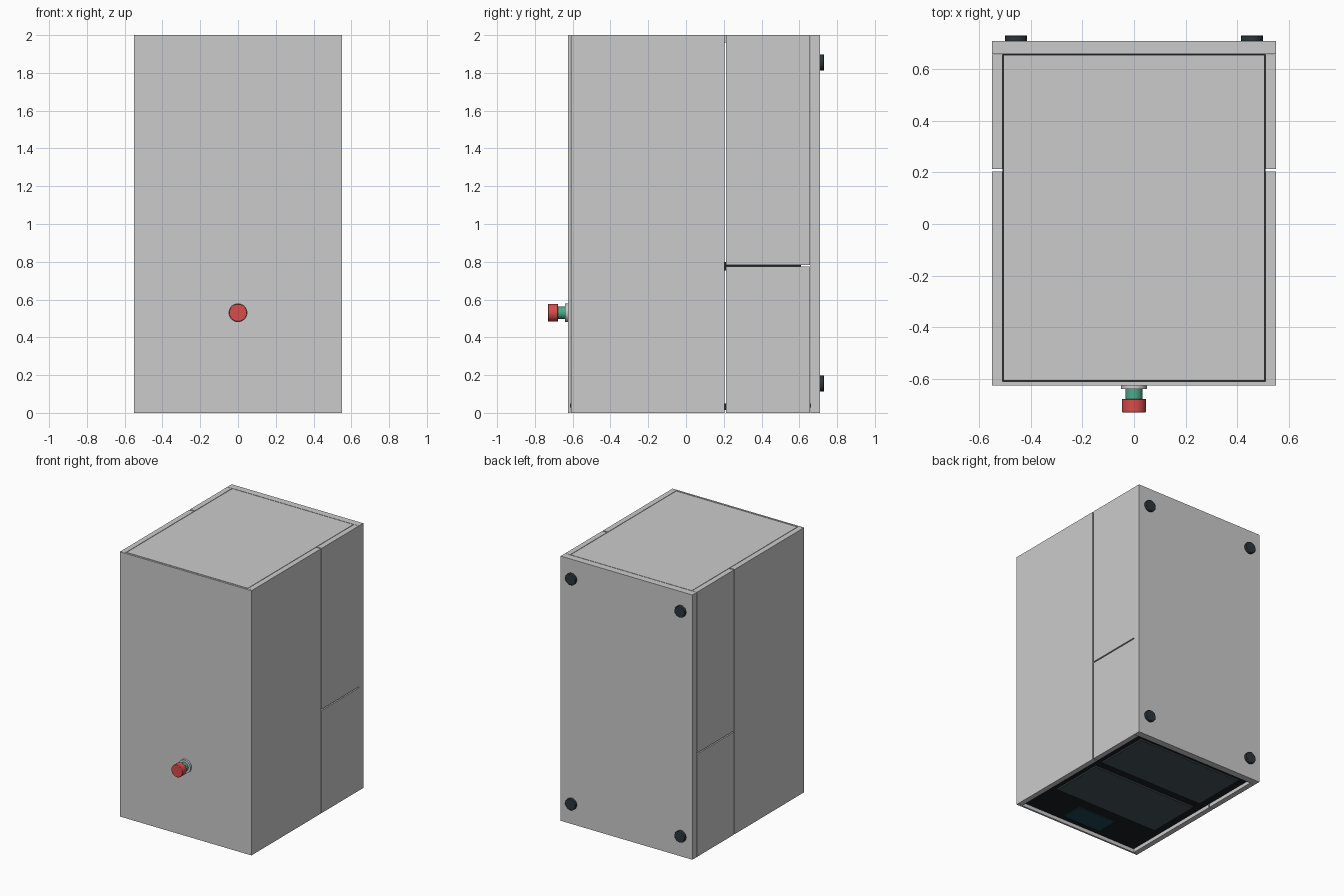
import bpy, math

if "Cube" in bpy.data.objects:
    bpy.data.objects.remove(bpy.data.objects["Cube"])


def material(name, rgb):
    m = bpy.data.materials.new(name)
    m.diffuse_color = (*rgb, 1)
    m.use_nodes = True
    m.node_tree.nodes["Principled BSDF"].inputs["Base Color"].default_value = m.diffuse_color
    return m


BLACK = material("black_glass", (0.01, 0.013, 0.017))
SLATE = material("slate_glass", (0.06, 0.085, 0.105))
SCREEN = material("screen_teal", (0.012, 0.06, 0.08))
RUBBER = material("rubber", (0.025, 0.035, 0.042))
RED = material("red", (0.7, 0.07, 0.07))
TEAL = material("teal", (0.07, 0.4, 0.26))


def box(name, x, y, z, mat=None, bevel=0.0):
    """Box from (min, max) ranges on each axis."""
    mid = [(a + b) / 2 for a, b in (x, y, z)]
    bpy.ops.mesh.primitive_cube_add(size=1, location=mid)
    o = bpy.context.object
    o.name = name
    o.scale = [b - a for a, b in (x, y, z)]
    bpy.ops.object.transform_apply(location=False, rotation=False, scale=True)
    if mat:
        o.data.materials.append(mat)
    if bevel:
        mod = o.modifiers.new("bevel", 'BEVEL')
        mod.width, mod.segments = bevel, 1
    return o


def disc(name, x, z, r, y0, y1, mat=None, sides=32, bevel=0.0):
    """Cylinder along y."""
    bpy.ops.mesh.primitive_cylinder_add(vertices=sides, radius=r, depth=y1 - y0,
                                        location=(x, (y0 + y1) / 2, z),
                                        rotation=(math.pi / 2, 0, 0))
    o = bpy.context.object
    o.name = name
    if mat:
        o.data.materials.append(mat)
    if bevel:
        mod = o.modifiers.new("bevel", 'BEVEL')
        mod.width, mod.segments = bevel, 2
        mod.limit_method = 'ANGLE'
    bpy.ops.object.shade_smooth_by_angle(angle=math.radians(30))
    return o


# Outer shell plates
box("front_plate", (-.55, .55), (-.625, -.611), (0, 2))
box("back_plate", (-.55, .55), (.658, .71), (0, 2))
box("top_panel", (-.506, .506), (-.606, .654), (1.96, 2))

# Side panels, split by open seams
for s, side in ((1, "right"), (-1, "left")):
    x = tuple(sorted((s * .51, s * .55)))
    box(side + "_large_panel", x, (-.61, .204), (0, 2))
    box(side + "_upper_panel", x, (.213, .656), (.784, 2))
    box(side + "_lower_panel", x, (.213, .656), (0, .775))

# Inner shelf seen through the side seam
box("inner_shelf", (-.505, .505), (.2, .61), (.755, .8), BLACK)

# Recessed dark face on the underside
box("recessed_face", (-.51, .51), (-.611, .658), (.028, .05), BLACK)
box("window_front", (-.45, .45), (-.31, .12), (.016, .03), SLATE, .006)
box("window_back", (-.45, .45), (.18, .61), (.016, .03), SLATE, .006)
box("display", (-.16, .16), (-.57, -.4), (.022, .03), SCREEN)

# Push button on the front
disc("button_flange", 0, .53, .05, -.64, -.624)
disc("button_stem", 0, .53, .033, -.68, -.638, TEAL)
disc("button_cap", 0, .53, .047, -.73, -.678, RED, 40, .003)

# Rubber feet on the back
for x in (-.457, .457):
    for z in (.155, 1.855):
        disc("rubber_foot", x, z, .043, .708, .731, RUBBER, 32, .003)
